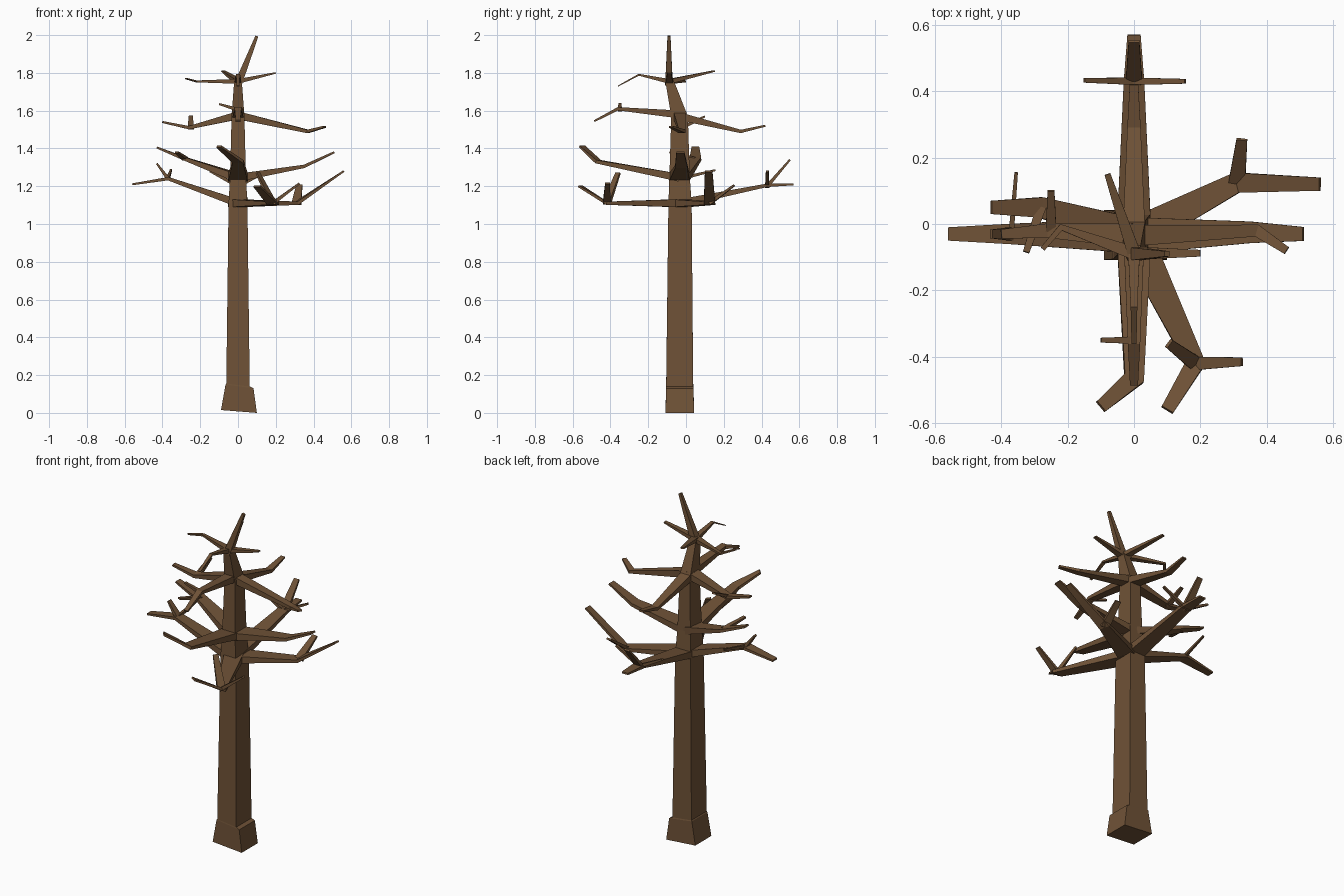
import bpy, bmesh
from mathutils import Vector

bark = bpy.data.materials.new("bark")
bark.diffuse_color = (0.16, 0.085, 0.038, 1)


def loft(name, rings):
    """Join four-sided rings into a closed flat-shaded limb."""
    bm = bmesh.new()
    vs = [[bm.verts.new(p) for p in r] for r in rings]
    for a, b in zip(vs, vs[1:]):
        for i in range(4):
            j = (i + 1) % 4
            bm.faces.new((a[i], a[j], b[j], b[i]))
    bm.faces.new(vs[0][::-1])
    bm.faces.new(vs[-1])
    bmesh.ops.recalc_face_normals(bm, faces=bm.faces)
    me = bpy.data.meshes.new(name)
    bm.to_mesh(me)
    bm.free()
    me.materials.append(bark)
    ob = bpy.data.objects.new(name, me)
    bpy.context.collection.objects.link(ob)


def limb(name, pts, widths, heights):
    """Flattened tapering limb: width is level, height is across it."""
    pts = [Vector(p) for p in pts]
    rings = []
    for i, p in enumerate(pts):
        a, b = pts[max(i - 1, 0)], pts[min(i + 1, len(pts) - 1)]
        d = ((p - a).normalized() + (b - p).normalized()).normalized()
        side = d.cross(Vector((0, 0, 1))).normalized()
        up = side.cross(d)
        s, u = side * widths[i] / 2, up * heights[i] / 2
        rings.append([p - s - u, p + s - u, p + s + u, p - s + u])
    loft(name, rings)


def box_ring(x0, x1, y0, y1, z0, z1=None):
    z1 = z0 if z1 is None else z1
    return [(x0, y0, z0), (x1, y0, z1), (x1, y1, z1), (x0, y1, z0)]


# Trunk with flared foot and bent leader
loft("trunk", [
    box_ring(-.09, .10, -.108, .042, .015, 0),
    box_ring(-.066, .082, -.106, .04, .15, .13),
    box_ring(-.062, .062, -.105, .038, .155, .14),
    box_ring(-.05, .05, -.093, .03, 1.11),
    box_ring(-.042, .042, -.088, .02, 1.25),
    box_ring(-.034, .034, -.078, .01, 1.57),
    box_ring(-.02, .02, -.11, -.065, 1.76)])
limb("leader", [(0, -.09, 1.74), (.1, -.09, 1.995)], (.04, .016), (.04, .016))

# Main branches: name, height at trunk, knee, tip, size
C = -.035
main = [
    ("low_front", 1.11, (.185, -.42, 1.11), (.10, -.56, 1.20), 1),
    ("low_right", 1.11, (.31, .125, 1.11), (.56, .12, 1.28), 1),
    ("low_left", 1.11, (-.37, -.03, 1.24), (-.56, -.03, 1.21), 1),
    ("low_back", 1.11, (0, .43, 1.205), (0, .57, 1.21), 1),
    ("mid_right", 1.245, (.35, -.025, 1.305), (.51, -.03, 1.38), 1.05),
    ("mid_left", 1.245, (-.28, .05, 1.345), (-.43, .05, 1.405), 1),
    ("mid_front", 1.245, (0, -.465, 1.33), (-.10, -.55, 1.41), 1),
    ("high_front", 1.58, (0, -.36, 1.61), (0, -.485, 1.545), .6),
    ("high_back", 1.57, (0, .29, 1.49), (0, .42, 1.52), .65),
    ("high_left", 1.575, (-.26, -.02, 1.51), (-.40, -.03, 1.54), .7),
    ("high_right", 1.575, (.37, -.02, 1.49), (.46, -.08, 1.515), .6),
]
for name, z, knee, tip, k in main:
    limb(name + "_branch", [(0, C, z), knee, tip],
         (.105 * k, .062 * k, .04 * k), (.042, .018, .01))

# Crown branches
top = (0, -.088, 1.755)
limb("crown_left", [top, (-.22, -.01, 1.755), (-.275, -.075, 1.77)],
     (.04, .02, .015), (.025, .01, .006))
limb("crown_front", [top, (0, -.25, 1.79), (0, -.36, 1.73)],
     (.035, .02, .015), (.025, .01, .005))
limb("crown_right", [top, (.2, -.088, 1.80)], (.04, .02), (.025, .008))
limb("crown_back", [top, (-.08, .15, 1.81)], (.04, .018), (.025, .008))

# Twigs: start, end, base width
twigs = [
    ((.185, -.42, 1.11), (.325, -.415, 1.215), .04),
    ((.185, -.42, 1.11), (.105, -.36, 1.27), .045),
    ((.31, .125, 1.11), (.325, .255, 1.205), .05),
    ((-.37, -.03, 1.24), (-.43, -.03, 1.32), .04),
    ((-.37, -.03, 1.24), (-.355, .155, 1.285), .016),
    ((0, .43, 1.2), (0, .55, 1.34), .05),
    ((0, .43, 1.2), (.155, .43, 1.28), .022),
    ((0, .43, 1.2), (-.15, .433, 1.28), .022),
    ((-.28, .05, 1.345), (-.325, -.085, 1.38), .03),
    ((0, -.35, 1.605), (-.10, -.35, 1.635), .022),
    ((-.25, -.02, 1.51), (-.25, .10, 1.57), .032),
]
for i, (a, b, w) in enumerate(twigs):
    limb(f"twig_{i + 1}", [a, b], (w, w * .65), (.02, .01))
